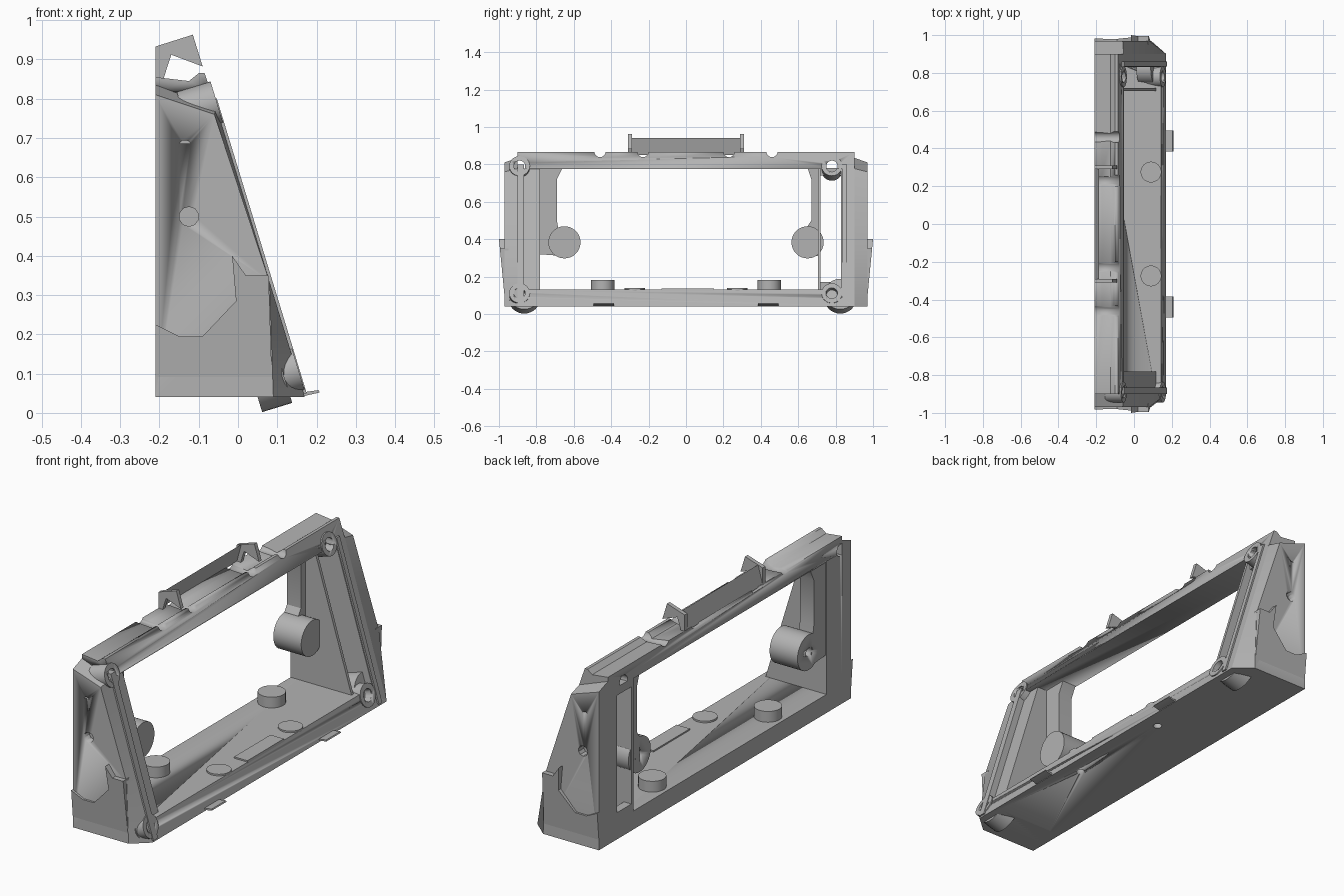
import bpy, bmesh, math
from mathutils import Vector, Matrix

if "Cube" in bpy.data.objects:
    bpy.data.objects.remove(bpy.data.objects["Cube"])

grey = bpy.data.materials.new("mid_grey")
grey.use_nodes = True
grey.diffuse_color = (0.45, 0.45, 0.45, 1)
grey.node_tree.nodes["Principled BSDF"].inputs["Base Color"].default_value = (0.45, 0.45, 0.45, 1)


def finish(name, bm, closed=True):
    if closed:
        bmesh.ops.recalc_face_normals(bm, faces=bm.faces)
    me = bpy.data.meshes.new(name)
    bm.to_mesh(me)
    bm.free()
    me.materials.append(grey)
    for p in me.polygons:
        p.use_smooth = True
    me.set_sharp_from_angle(angle=math.radians(30))
    ob = bpy.data.objects.new(name, me)
    bpy.context.scene.collection.objects.link(ob)
    return ob


def loft(name, ring_a, ring_b):
    """Closed solid between two matching outlines."""
    bm = bmesh.new()
    a = [bm.verts.new(p) for p in ring_a]
    b = [bm.verts.new(p) for p in ring_b]
    bm.faces.new(a)
    bm.faces.new(b[::-1])
    for i in range(len(a)):
        j = (i + 1) % len(a)
        bm.faces.new((a[i], b[i], b[j], a[j]))
    return finish(name, bm)


def along_y(name, pts, y0, y1):
    return loft(name, [(x, y0, z) for x, z in pts], [(x, y1, z) for x, z in pts])


def along_x(name, pts, x0, x1):
    return loft(name, [(x0, y, z) for y, z in pts], [(x1, y, z) for y, z in pts])


def rod(name, centre, axis, r, length, sides=32):
    bm = bmesh.new()
    turn = Vector((0, 0, 1)).rotation_difference(Vector(axis)).to_matrix().to_4x4()
    bmesh.ops.create_cone(bm, cap_ends=True, segments=sides, radius1=r, radius2=r,
                          depth=length, matrix=Matrix.Translation(centre) @ turn)
    return finish(name, bm)


def cut(targets, cutter):
    """Subtract a cutter from each target, then discard it."""
    cutter.hide_render = True
    for ob in targets:
        mod = ob.modifiers.new("cut", 'BOOLEAN')
        mod.operation, mod.solver, mod.object = 'DIFFERENCE', 'EXACT', cutter
        dg = bpy.context.evaluated_depsgraph_get()
        me = bpy.data.meshes.new_from_object(ob.evaluated_get(dg))
        ob.modifiers.clear()
        ob.data = me
    bpy.data.objects.remove(cutter)


def slope(z):
    return 0.17 - 0.305 * (z - 0.04)


BACK, LOW, FLOOR, BEAM = -0.21, 0.04, 0.13, 0.775
NORMAL = Vector((0.956, 0, 0.292))

# Floor slab and top beam
floor = along_y("floor", [(BACK, LOW), (slope(LOW), LOW), (slope(FLOOR), FLOOR), (BACK, FLOOR)], -0.9, 0.9)
beam = along_y("top_beam", [(BACK, BEAM), (slope(BEAM), BEAM), (-0.085, 0.865), (-0.1, 0.865),
                            (-0.125, 0.845), (BACK, 0.855)], -0.9, 0.9)

# End walls with a chamfered outer cap and a raised corner guard
inner = [(BACK, LOW), (0.17, LOW), (0.08, 0.335), (-0.055, 0.777), (BACK, 0.835)]
outer = [(BACK, LOW), (0.09, LOW), (0.08, 0.335), (-0.06, 0.76), (BACK, 0.81)]
guard = [(BACK, 0.225), (-0.15, 0.195), (-0.09, 0.195), (-0.005, 0.285), (-0.015, 0.4),
         (0.02, 0.35), (0.078, 0.35), (0.088, LOW), (BACK, LOW)]
walls = []
for side, s, y_in in (("right", -1, 0.87), ("left", 1, 0.83)):
    wall = along_y(side + "_end_wall", inner, s * y_in, s * 0.9)
    cap = loft(side + "_end_cap", [(x, s * 0.9, z) for x, z in inner],
               [(x, s * 0.97, z) for x, z in outer])
    loft(side + "_corner_guard", [(x, s * 0.95, z) for x, z in guard],
         [(x, s * (0.965 + 0.097 * (z - LOW)), z) for x, z in guard])
    cut([cap], rod("screw_cutter", (-0.125, s * 0.97, 0.5), (0, 1, 0), 0.025, 0.08, 10))
    slit = [(-0.15, 0.686), (-0.12, 0.686), (-0.128, 0.693), (-0.142, 0.693)]
    cut([cap], along_y("slit_cutter", slit, s * 0.94, s * 1.0))
    walls.append(wall)

# Recessed infill at one end, thin partition and sill at the other
recess = [(BACK, LOW), (slope(LOW) - 0.025, LOW), (slope(0.78) - 0.025, 0.78), (BACK, 0.78)]
infill = along_y("right_infill", recess, -0.88, -0.78)
along_y("left_partition", recess, 0.705, 0.72)
along_x("slot_sill", [(0.71, FLOOR - 0.01), (0.84, FLOOR - 0.01), (0.84, 0.17), (0.71, 0.17)], BACK, -0.17)
along_x("slot_header", [(0.71, 0.74), (0.84, 0.74), (0.84, 0.78), (0.71, 0.78)], BACK, -0.09)

# Side rims along the slope
for side, y0, y1 in (("right", -0.9, -0.865), ("left", 0.835, 0.86)):
    rim = [(slope(LOW) - 0.03, 0.05), (slope(0.05) + 0.008, 0.05),
           (slope(0.8) + 0.008, 0.8), (slope(0.8) - 0.03, 0.8)]
    along_y(side + "_rim", rim, y0, y1)

# Hanging brackets with round lugs
brackets = {
    "right": (-1, [(-0.79, 0.32), (-0.66, 0.31), (-0.69, 0.5), (-0.69, 0.72), (-0.66, 0.78), (-0.79, 0.78)]),
    "left": (1, [(0.71, 0.31), (0.65, 0.31), (0.65, 0.47), (0.67, 0.5), (0.67, 0.72), (0.65, 0.78), (0.71, 0.78)]),
}
for side, (s, pts) in brackets.items():
    along_x(side + "_bracket", pts, -0.205, -0.13)
    lug = rod(side + "_lug", (-0.13, s * 0.65, 0.383), (1, 0, 0), 0.086, 0.15)
    cut([lug], rod("lug_cutter", (-0.2, s * 0.65, 0.383), (1, 0, 0), 0.02, 0.1, 16))

# Pegs, low pads, front tabs and tilted feet
for side, s in (("right", -1), ("left", 1)):
    rod(side + "_peg", (-0.13, s * 0.445, 0.15), (0, 0, 1), 0.062, 0.065)
    pad = rod(side + "_pad", (0.09, s * 0.275, 0.125), (0, 0, 1), 0.055, 0.026)
    cut([floor], rod("pad_cutter", (0.09, s * 0.275, LOW), (0, 0, 1), 0.02, 0.08, 16))
    along_y(side + "_tab", [(0.15, 0.041), (0.16, 0.041), (0.208, 0.052), (0.205, 0.058), (0.15, 0.05)],
            s * 0.44 - 0.055, s * 0.44 + 0.055)
for side, y in (("right", -0.865), ("left", 0.825)):
    rod(side + "_foot", (0.075, y, 0.095), NORMAL, 0.085, 0.08)
along_y("front_lip", [(0.07, 0.12), (0.145, 0.12), (0.142, 0.137), (0.07, 0.137)], -0.13, 0.15)

# Corner bosses with screw holes
for side, y, wall in (("right", -0.89, walls[0]), ("left", 0.78, walls[1])):
    for level, z in (("lower", 0.11), ("upper", 0.79)):
        face = Vector((slope(z), y, z))
        boss = rod(side + "_" + level + "_boss", face - NORMAL * 0.04, NORMAL, 0.055, 0.09)
        low = level == "lower"
        hole = rod("hole_cutter", face, NORMAL if low else (1, 0, 0), 0.03, 0.12 if low else 0.6, 20)
        cut([boss, floor if low else beam, wall] + ([infill] if y < 0 else []), hole)

# Half-round notches along the beam top
for y in (-0.46, -0.23, 0.23, 0.46):
    cut([beam], rod("notch_cutter", (-0.13, y, 0.868), (1, 0, 0), 0.03, 0.3, 20))

# Raised clip: two hooked ends and a single leaning sheet
hook = [(BACK, 0.933), (-0.115, 0.963), (-0.09, 0.882), (-0.17, 0.912), (-0.19, 0.85), (BACK, 0.85)]
for side, s in (("right", -1), ("left", 1)):
    along_y(side + "_clip_end", hook, s * 0.29, s * 0.31)
bm = bmesh.new()
bm.faces.new([bm.verts.new(p) for p in ((BACK, -0.29, 0.85), (BACK, 0.29, 0.85),
                                        (-0.185, 0.29, 0.942), (-0.185, -0.29, 0.942))])
finish("clip_sheet", bm, closed=False)
